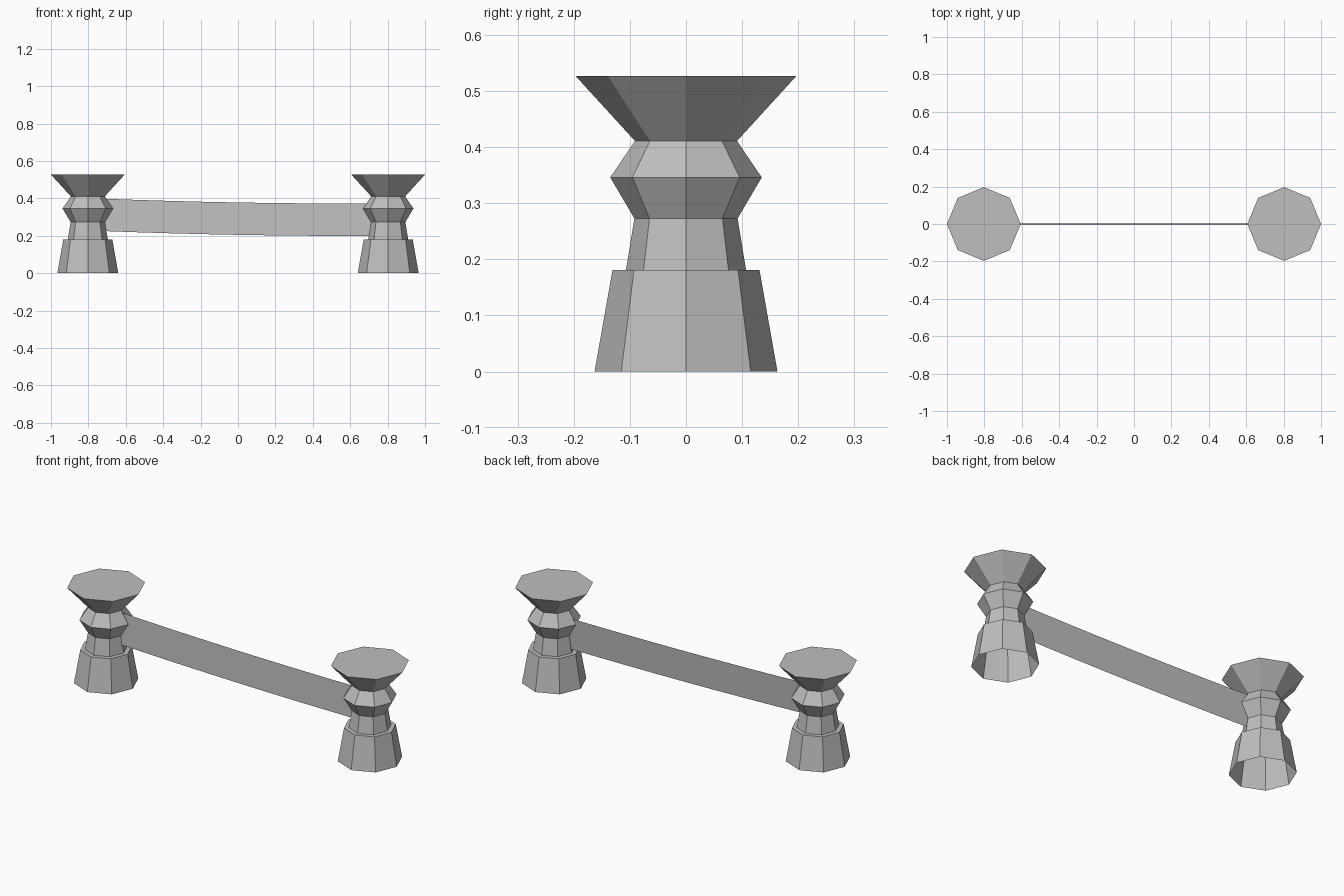
import bpy
import bmesh
from math import cos, sin, pi

cube = bpy.data.objects.get("Cube")
if cube:
    bpy.data.objects.remove(cube, do_unlink=True)

SIDES = 8
POST_X = 0.803
# Radius and height of each ring of a post, bottom to top
PROFILE = [(0.163, 0), (0.131, 0.181), (0.107, 0.181), (0.092, 0.273),
           (0.135, 0.346), (0.091, 0.411), (0.197, 0.527)]

stone = bpy.data.materials.new("stone_grey")
stone.use_nodes = True
GREY = (0.52, 0.52, 0.52, 1)
stone.diffuse_color = GREY
stone.node_tree.nodes["Principled BSDF"].inputs["Base Color"].default_value = GREY


def finish(name, bm, x=0):
    mesh = bpy.data.meshes.new(name)
    bm.to_mesh(mesh)
    bm.free()
    mesh.materials.append(stone)
    obj = bpy.data.objects.new(name, mesh)
    obj.location.x = x
    bpy.context.collection.objects.link(obj)


def post(name, x):
    # Eight-sided turned post, closed on top and open underneath
    bm = bmesh.new()
    rings = []
    for r, z in PROFILE:
        angles = [2 * pi * i / SIDES for i in range(SIDES)]
        rings.append([bm.verts.new((r * cos(a), r * sin(a), z)) for a in angles])
    for low, high in zip(rings, rings[1:]):
        for i in range(SIDES):
            j = (i + 1) % SIDES
            bm.faces.new((low[i], low[j], high[j], high[i]))
    bm.faces.new(rings[-1])
    finish(name, bm, x)


def banner():
    # Thin hanging strip, sagging gently from one post to the other
    bm = bmesh.new()
    edges = []
    for i in range(9):
        x = -0.76 + 0.19 * i
        sag = 0.205 - 0.018 * x + 0.014 * x * x
        edges.append((bm.verts.new((x, -0.004, sag)),
                      bm.verts.new((x, 0.004, sag + 0.173))))
    for a, b in zip(edges, edges[1:]):
        bm.faces.new((a[0], b[0], b[1], a[1]))
    finish("strip", bm)


post("right_post", -POST_X)
post("left_post", POST_X)
banner()
